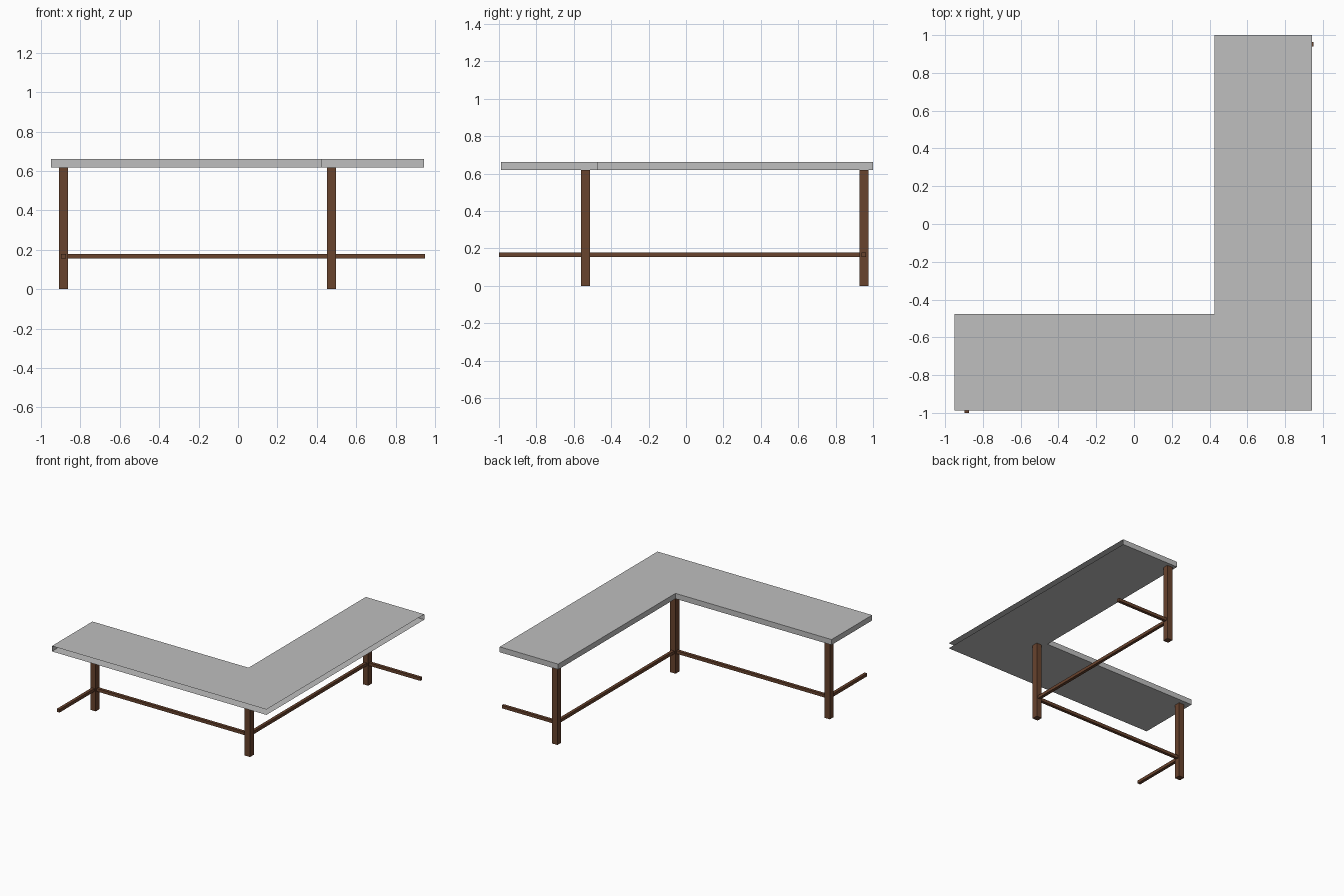
import bpy, bmesh

if "Cube" in bpy.data.objects:
    bpy.data.objects.remove(bpy.data.objects["Cube"])


def material(name, rgb):
    m = bpy.data.materials.new(name)
    m.diffuse_color = (*rgb, 1)
    m.use_nodes = True
    m.node_tree.nodes["Principled BSDF"].inputs["Base Color"].default_value = m.diffuse_color
    return m


stone = material("grey worktop", (0.52, 0.52, 0.52))
wood = material("brown wood", (0.14, 0.056, 0.027))


def add_object(name, bm, mat):
    me = bpy.data.meshes.new(name)
    bm.to_mesh(me)
    bm.free()
    me.materials.append(mat)
    ob = bpy.data.objects.new(name, me)
    bpy.context.collection.objects.link(ob)


def box(name, lo, hi, mat):
    bm = bmesh.new()
    bmesh.ops.create_cube(bm, size=1)
    for v in bm.verts:
        for i in range(3):
            v.co[i] = lo[i] if v.co[i] < 0 else hi[i]
    add_object(name, bm, mat)


# L-shaped worktop shell, open along its two outer (wall) sides
Z0, Z1 = 0.618, 0.661
X0, X1, XI = -0.95, 0.943, 0.427
Y0, Y1, YI = -0.988, 1.0, -0.477
bm = bmesh.new()
outline = [(X0, Y0), (X1, Y0), (X1, Y1), (XI, Y1), (XI, YI), (X0, YI)]
base = bm.faces.new([bm.verts.new((x, y, Z0)) for x, y in outline])
ext = bmesh.ops.extrude_face_region(bm, geom=[base], use_keep_orig=True)
for g in ext["geom"]:
    if isinstance(g, bmesh.types.BMVert):
        g.co.z = Z1
bmesh.ops.recalc_face_normals(bm, faces=bm.faces[:])
open_sides = [f for f in bm.faces
              if all(abs(v.co.y - Y0) < 1e-4 for v in f.verts)
              or all(abs(v.co.x - X1) < 1e-4 for v in f.verts)]
bmesh.ops.delete(bm, geom=open_sides, context='FACES_ONLY')
add_object("worktop", bm, stone)

# Square legs
XL, XC, YF, YB = -0.886, 0.475, -0.537, 0.951
H = 0.0235
for name, x, y in (("left_leg", XL, YF), ("corner_leg", XC, YF), ("back_leg", XC, YB)):
    box(name, (x - H, y - H, 0), (x + H, y + H, Z0), wood)

# Rails between the legs and stubs running to the walls
R, RZ0, RZ1 = 0.012, 0.155, 0.179
box("front_rail", (XL + H, YF - R, RZ0), (XC - H, YF + R, RZ1), wood)
box("side_rail", (XC - R, YF + H, RZ0), (XC + R, YB - H, RZ1), wood)
box("left_wall_rail", (XL - R, -1.0, RZ0), (XL + R, YF - H, RZ1), wood)
box("back_wall_rail", (XC + H, YB - R, RZ0), (0.95, YB + R, RZ1), wood)
